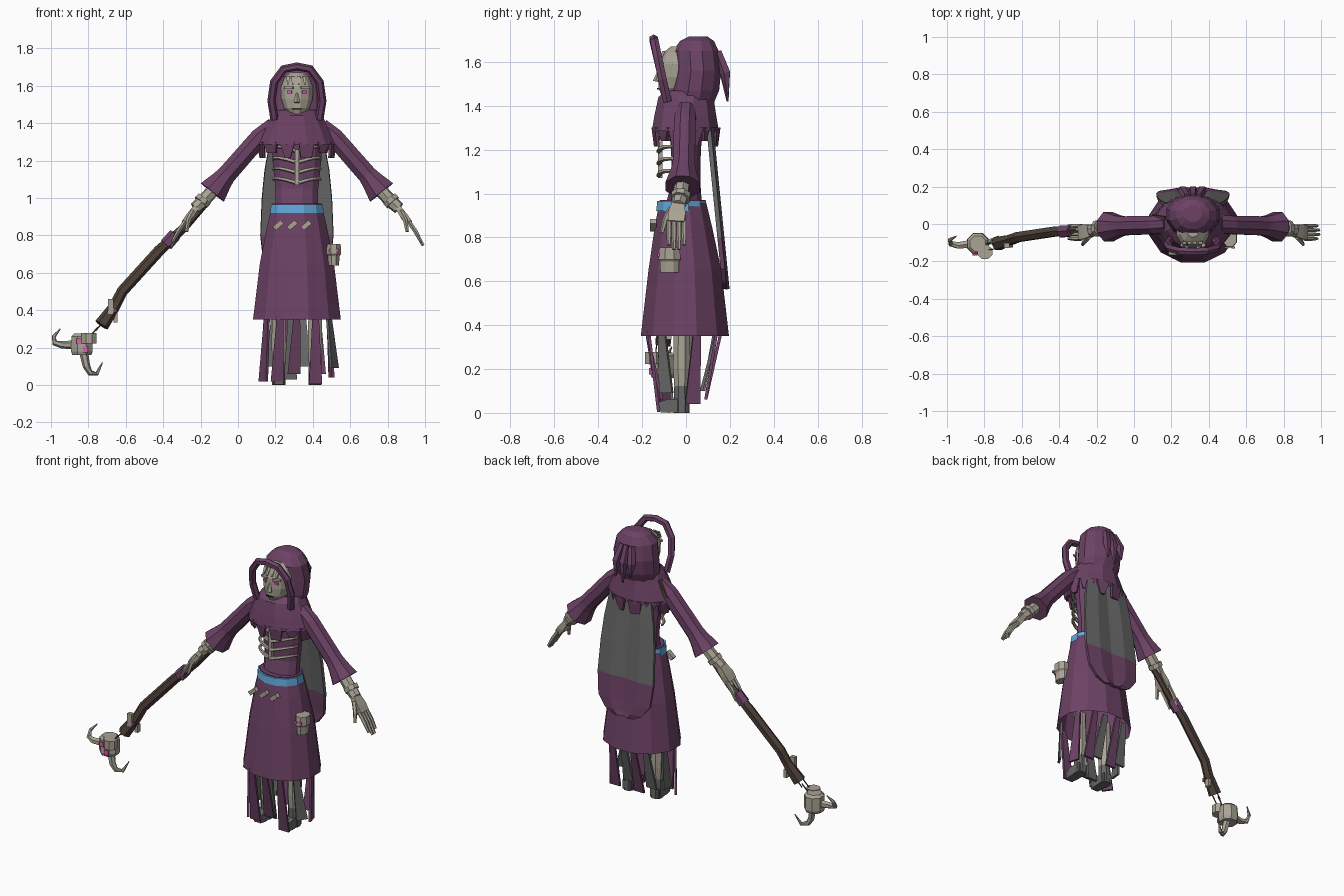
import bpy, bmesh, math
from mathutils import Vector, Matrix

CX = 0.315  # body centre line


def mat(name, r, g, b):
    m = bpy.data.materials.new(name)
    m.diffuse_color = (r, g, b, 1)
    return m


PURPLE = mat("purple_cloth", 0.15, 0.055, 0.13)
GREY = mat("grey_cloth", 0.135, 0.135, 0.135)
BONE = mat("bone", 0.40, 0.37, 0.30)
BROWN = mat("dark_wood", 0.075, 0.05, 0.04)
BLUE = mat("blue_belt", 0.12, 0.40, 0.72)
PINK = mat("pink_glow", 0.80, 0.10, 0.45)
DARK = mat("dark_socket", 0.03, 0.025, 0.025)


def finish(bm, name, *mats):
    bmesh.ops.recalc_face_normals(bm, faces=bm.faces)
    me = bpy.data.meshes.new(name)
    bm.to_mesh(me)
    bm.free()
    for m in mats:
        me.materials.append(m)
    ob = bpy.data.objects.new(name, me)
    bpy.context.collection.objects.link(ob)
    return ob


def skin(name, rings, m, caps=(True, True)):
    """Join successive rings of points into a faceted body."""
    bm = bmesh.new()
    vr = [[bm.verts.new(p) for p in ring] for ring in rings]
    n = len(vr[0])
    for a, b in zip(vr, vr[1:]):
        for i in range(n):
            j = (i + 1) % n
            bm.faces.new((a[i], a[j], b[j], b[i]))
    for flag, ring in zip(caps, (vr[0], vr[-1])):
        if flag:
            bm.faces.new(ring)
    return finish(bm, name, m)


def loft(name, rows, m, n=12, cx=CX, caps=(True, True)):
    """rows: (z, centre y, radius x, radius y)"""
    ang = [2 * math.pi * (i + 0.5) / n for i in range(n)]
    return skin(name, [[(cx + rx * math.cos(a), cy + ry * math.sin(a), z) for a in ang]
                       for z, cy, rx, ry in rows], m, caps)


def tube(name, pts, m, n=6, ref=(0, 1, 0), flat=1.0, caps=(True, True)):
    """pts: (x, y, z, radius); flat scales the radius across the ref axis."""
    P = [Vector(p[:3]) for p in pts]
    rings = []
    for i, p in enumerate(pts):
        d = (P[min(i + 1, len(P) - 1)] - P[max(i - 1, 0)]).normalized()
        a = Vector(ref)
        a = (a - d * a.dot(d)).normalized()
        b = d.cross(a)
        rings.append([P[i] + (a * math.cos(t) + b * flat * math.sin(t)) * p[3]
                      for t in [2 * math.pi * (k + 0.5) / n for k in range(n)]])
    return skin(name, rings, m, caps)


def box(name, c, size, m, tilt=0, spin=0):
    bm = bmesh.new()
    M = (Matrix.Translation(c) @ Matrix.Rotation(spin, 4, 'Z')
         @ Matrix.Rotation(tilt, 4, 'Y') @ Matrix.Diagonal((*size, 1)))
    bmesh.ops.create_cube(bm, size=1, matrix=M)
    return finish(bm, name, m)


def strip(name, top, bottom, w1, w2, m, spin=0):
    """Hanging cloth strip that changes width from top to bottom."""
    u = Vector((math.cos(spin), math.sin(spin), 0))
    v = Vector((-math.sin(spin), math.cos(spin), 0)) * 0.007
    rings = []
    for p, w in ((top, w1), (bottom, w2)):
        p = Vector(p)
        rings.append([p - u * w / 2 - v, p + u * w / 2 - v, p + u * w / 2 + v, p - u * w / 2 + v])
    return skin(name, rings, m)


# Robe: skirt, belt, torso
loft("skirt", [(0.35, -0.005, 0.243, 0.208), (0.65, -0.005, 0.205, 0.172),
               (0.85, -0.012, 0.165, 0.135), (0.97, -0.015, 0.135, 0.108)], PURPLE, caps=(False, True))
loft("belt", [(0.92, -0.02, 0.148, 0.12), (0.965, -0.02, 0.143, 0.115)], BLUE)
loft("torso", [(0.95, -0.01, 0.118, 0.085), (1.05, 0, 0.118, 0.068),
               (1.2, 0, 0.135, 0.07), (1.33, 0, 0.14, 0.085)], PURPLE)

# Ribs and breastbone
box("breastbone", (CX, -0.118, 1.165), (0.022, 0.02, 0.19), BONE)
for z in (1.08, 1.135, 1.19, 1.25):
    for s in (-1, 1):
        pts = []
        for k in range(5):
            a = math.radians(4 + 21 * k)
            pts.append((CX + s * 0.125 * math.sin(a), -0.025 - 0.1 * math.cos(a),
                        z + 0.025 * math.sin(a * 1.5), 0.012 - 0.001 * k))
        tube("rib", pts, BONE, 5, ref=(0, 0, 1))

# Shoulder mantle with a ragged fringe
loft("mantle", [(1.285, -0.003, 0.22, 0.158), (1.36, -0.003, 0.185, 0.145),
                (1.44, 0, 0.14, 0.13), (1.47, 0.01, 0.12, 0.10)], PURPLE, caps=(False, True))
for k in range(12):
    a = 2 * math.pi * (k + 0.5) / 12
    c, s = math.cos(a), math.sin(a)
    strip("mantle_fringe", (CX + 0.2 * c, 0.147 * s, 1.30),
          (CX + 0.19 * c, 0.138 * s, 1.215 + 0.025 * (k % 3 == 1)),
          0.085, 0.03 + 0.03 * (k % 2), PURPLE, math.atan2(0.15 * c, -0.2 * s))
tube("shoulder_strap", [(0.17, 0.03, 1.415, 0.014), (0.105, 0.04, 1.325, 0.014)], BROWN, 4)

# Hood, rim and hanging tails
loft("hood", [(1.40, 0.025, 0.125, 0.10), (1.47, 0.04, 0.142, 0.115), (1.56, 0.052, 0.146, 0.112),
              (1.65, 0.045, 0.128, 0.108), (1.695, 0.05, 0.09, 0.08), (1.715, 0.055, 0.05, 0.045)], PURPLE)
half = [(0.12, 1.42), (0.136, 1.52), (0.122, 1.62), (0.07, 1.69)]
arch = [(-x, z) for x, z in half] + [(0, 1.703)] + [(x, z) for x, z in half[::-1]]
tube("hood_rim", [(CX + x, -0.085 - (z - 1.42) * 0.22, z, 0.022) for x, z in arch], PURPLE, 6)
for x, zb in ((-0.055, 1.47), (0, 1.42), (0.05, 1.45)):
    tube("hood_tail", [(CX + x * 0.6, 0.145, 1.645, 0.02), (CX + x, 0.18, 1.55, 0.026),
                       (CX + x, 0.19, zb, 0.005)], PURPLE, 5)

# Skull face
loft("skull", [(1.45, -0.055, 0.045, 0.06), (1.48, -0.05, 0.07, 0.078), (1.53, -0.045, 0.087, 0.085),
               (1.59, -0.04, 0.09, 0.088), (1.64, -0.035, 0.07, 0.075), (1.67, -0.03, 0.035, 0.04)], BONE)
tube("nose", [(CX, -0.123, 1.56, 0.006), (CX, -0.133, 1.51, 0.018)], BONE, 5)
box("mouth", (CX, -0.128, 1.478), (0.045, 0.009, 0.007), DARK)
for s in (-1, 1):
    box("eye", (CX + s * 0.04, -0.121, 1.567), (0.026, 0.009, 0.014), PINK, spin=s * 0.4)
    box("brow", (CX + s * 0.042, -0.118, 1.59), (0.05, 0.02, 0.012), BONE, spin=s * 0.4)
for x in (-0.045, -0.02, 0.01, 0.04):
    strip("forelock", (CX + x, -0.10, 1.65), (CX + x * 1.1, -0.122, 1.605), 0.02, 0.008, BONE)

# Back cape: grey upper panels, purple lower end
bm = bmesh.new()
rows = [(1.30, 0.145), (1.15, 0.172), (1.0, 0.187), (0.8, 0.195), (0.66, 0.18), (0.595, 0.13), (0.565, 0.07)]
grid = []
for z, w in rows:
    yb = 0.115 + (1.3 - z) * 0.1
    grid.append([bm.verts.new((CX + w * t, yb - 0.012 * (t == 0) - 0.012 * (abs(t) == 1), z))
                 for t in (-1, -0.5, 0, 0.5, 1)])
for i in range(len(rows) - 1):
    for j in range(4):
        f = bm.faces.new((grid[i][j], grid[i][j + 1], grid[i + 1][j + 1], grid[i + 1][j]))
        f.material_index = int(rows[i][0] < 0.85)
cape = finish(bm, "back_cape", GREY, PURPLE)
mod = cape.modifiers.new("thickness", 'SOLIDIFY')
mod.thickness = 0.02
mod.offset = 0

# Arms, hands, legs and feet on both sides
for s in (-1, 1):
    def X(d, y, z, r):
        return (CX + s * d, y, z, r)
    tube("sleeve", [X(0.13, 0, 1.38, 0.05), X(0.2, -0.005, 1.325, 0.053), X(0.375, -0.01, 1.125, 0.055),
                    X(0.40, -0.012, 1.095, 0.062), X(0.452, -0.015, 1.03, 0.085)], PURPLE, 8, caps=(True, True))
    tube("forearm", [X(0.43, -0.015, 1.06, 0.035), X(0.50, -0.025, 0.985, 0.037), X(0.545, -0.035, 0.945, 0.033)], BONE, 7)
    tube("wrist_band", [X(0.495, -0.022, 0.995, 0.046), X(0.513, -0.026, 0.975, 0.046)], BONE, 8)
    tube("palm", [X(0.54, -0.035, 0.95, 0.042), X(0.575, -0.042, 0.90, 0.056), X(0.60, -0.045, 0.865, 0.052)],
         BONE, 4, flat=0.5)
    for k in range(4):
        y = -0.078 + 0.023 * k
        e = 0.02 * (k in (0, 3))
        tube("finger", [X(0.597, y, 0.875, 0.012), X(0.635, y, 0.82, 0.012), X(0.675 - e / 2, y, 0.745 + e, 0.008)], BONE, 5)
    tube("thumb", [X(0.555, -0.07, 0.93, 0.014), X(0.58, -0.095, 0.88, 0.013), X(0.59, -0.11, 0.82, 0.009)], BONE, 5)
    lx = CX + s * 0.097
    loft("leg", [(0.08, -0.02, 0.033, 0.033), (0.2, -0.02, 0.042, 0.042), (0.42, -0.02, 0.038, 0.038)], BONE, 8, lx)
    loft("boot", [(0, -0.02, 0.038, 0.04), (0.13, -0.02, 0.036, 0.036)], GREY, 8, lx)
    tube("boot_toe", [(lx, 0.01, 0.032, 0.042), (lx, -0.08, 0.032, 0.045), (lx, -0.12, 0.025, 0.034)],
         GREY, 4, ref=(1, 0, 0), flat=0.99)

# Tattered strips under the skirt: top x, y, bottom x, y, z, colour
for xt, yt, xb, yb, zb, m in (
        (-0.16, -0.11, -0.18, -0.09, 0.02, PURPLE), (-0.09, -0.18, -0.105, -0.12, 0.02, PURPLE),
        (0, -0.18, -0.015, -0.11, 0.06, PURPLE), (0.10, -0.17, 0.10, -0.125, 0.005, PURPLE),
        (0.17, -0.11, 0.20, -0.09, 0.09, GREY), (-0.17, 0.02, -0.175, -0.01, 0.08, GREY),
        (0.17, 0.05, 0.185, 0.03, 0.04, PURPLE), (-0.12, 0.13, -0.13, 0.08, 0.1, GREY),
        (-0.05, 0.16, -0.05, 0.09, 0.06, PURPLE), (0.03, 0.14, 0.04, 0.07, 0.1, GREY),
        (0.11, 0.14, 0.12, 0.09, 0.06, PURPLE), (-0.03, -0.10, -0.035, -0.06, 0.03, GREY)):
    strip("tattered_strip", (CX + xt, yt, 0.37), (CX + xb, yb, zb), 0.035, 0.07, m,
          math.atan2(xt, -yt) if abs(xt) > 0.15 else 0)

# Bone charms on the skirt front, small skull on the hip
for x in (0.215, 0.29, 0.365):
    box("bone_charm", (x, -0.15, 0.855), (0.055, 0.03, 0.026), BONE, -0.7)
loft("hip_skull", [(0.64, -0.075, 0.03, 0.045), (0.69, -0.075, 0.034, 0.048), (0.70, -0.075, 0.042, 0.055),
                   (0.755, -0.075, 0.04, 0.05)], BONE, 8, 0.512)
for x in (0.495, 0.53):
    box("hip_skull_eye", (x, -0.126, 0.72), (0.018, 0.009, 0.016), PINK)

# Crooked staff with wraps and thin prongs
tube("staff", [(-0.16, -0.025, 0.985, 0.018), (-0.28, -0.03, 0.85, 0.022), (-0.42, -0.04, 0.72, 0.03),
               (-0.62, -0.07, 0.50, 0.03), (-0.66, -0.085, 0.42, 0.03), (-0.73, -0.105, 0.32, 0.04)], BROWN, 6)
tube("staff_wrap", [(-0.335, -0.037, 0.805, 0.034), (-0.385, -0.04, 0.75, 0.036)], PURPLE, 6)
box("staff_charm", (-0.68, -0.115, 0.42), (0.03, 0.025, 0.08), BONE)
box("staff_tag", (-0.655, -0.08, 0.36), (0.022, 0.03, 0.05), BONE)
box("staff_gem", (-0.66, -0.115, 0.40), (0.025, 0.02, 0.025), PURPLE)
for dx, dy in ((-0.03, 0), (0, -0.03), (0.03, 0.02)):
    tube("staff_prong", [(-0.72 + dx, -0.1 + dy, 0.34 + dx, 0.004), (-0.79 + dx, -0.11 + dy, 0.26 + dx, 0.003)], BROWN, 4)

# Horned skull at the staff end
loft("staff_skull", [(0.16, -0.105, 0.055, 0.055), (0.18, -0.105, 0.063, 0.063), (0.26, -0.105, 0.06, 0.06),
                     (0.275, -0.105, 0.045, 0.045)], BONE, 8, -0.835)
loft("staff_skull_snout", [(0.222, -0.15, 0.043, 0.04), (0.278, -0.15, 0.043, 0.04)], BONE, 8, -0.797)
for x, z in ((-0.85, 0.235), (-0.815, 0.19)):
    box("staff_skull_eye", (x, -0.165, z), (0.026, 0.009, 0.03), PINK)
for pts in ([(-0.87, -0.105, 0.215, 0.024), (-0.94, -0.115, 0.215, 0.02), (-0.98, -0.105, 0.225, 0.016),
             (-0.985, -0.085, 0.26, 0.011), (-0.95, -0.065, 0.30, 0.003)],
            [(-0.825, -0.105, 0.175, 0.024), (-0.81, -0.11, 0.10, 0.02), (-0.79, -0.105, 0.065, 0.016),
             (-0.755, -0.085, 0.06, 0.011), (-0.725, -0.065, 0.12, 0.003)]):
    tube("horn", pts, BONE, 6)
